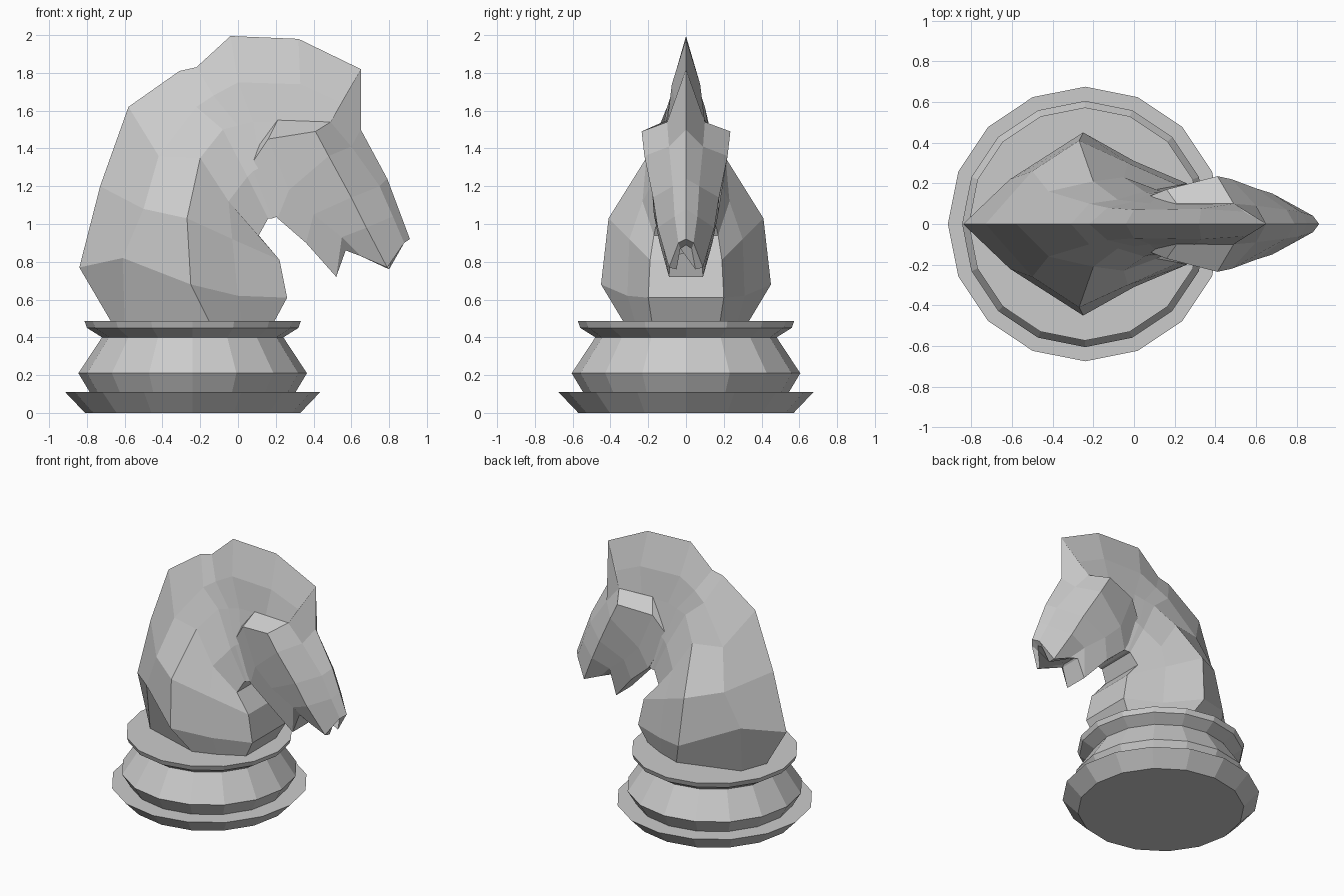
import bpy, bmesh
from math import sin, cos, pi


def loft(name, rings):
    """Skin closed rings of equal length and cap both ends, flat shaded."""
    bm = bmesh.new()
    loops = [[bm.verts.new(p) for p in ring] for ring in rings]
    n = len(loops[0])
    for a, b in zip(loops, loops[1:]):
        for i in range(n):
            j = (i + 1) % n
            bm.faces.new((a[i], a[j], b[j], b[i]))
    bm.faces.new(loops[0][::-1])
    bm.faces.new(loops[-1])
    bmesh.ops.remove_doubles(bm, verts=bm.verts, dist=0.0005)
    bmesh.ops.recalc_face_normals(bm, faces=bm.faces)
    mesh = bpy.data.meshes.new(name)
    bm.to_mesh(mesh)
    bm.free()
    obj = bpy.data.objects.new(name, mesh)
    bpy.context.collection.objects.link(obj)
    return obj


def mirrored(half):
    """Complete a half section whose first point lies on y = 0."""
    return half + [(x, -y, z) for x, y, z in reversed(half[1:])]


# Turned base: 16-sided steps, (radius, height)
profile = [(0.57, 0), (0.675, 0.11), (0.545, 0.11), (0.605, 0.21),
           (0.48, 0.40), (0.56, 0.45), (0.573, 0.487)]
loft("turned_base", [[(-0.24 + r * cos(i * pi / 8), r * sin(i * pi / 8), z)
                      for i in range(16)] for r, z in profile])

# Neck and mane: sections fan from the chest up and over to the forelock,
# each running mane ridge, mane side, widest point, throat side, throat
neck = [
    [(-.67, 0, .48), (-.60, .19, .48), (-.15, .33, .48), (.02, .27, .48), (.19, .18, .48)],
    [(-.84, 0, .77), (-.61, .22, .82), (-.25, .45, .68), (.00, .31, .62), (.26, .20, .61)],
    [(-.73, 0, 1.2), (-.50, .26, 1.08), (-.27, .41, 1.03), (-.03, .30, .92), (.22, .19, .81)],
    [(-.58, 0, 1.62), (-.42, .16, 1.36), (-.20, .21, 1.35), (-.05, .23, 1.12), (.11, .17, .94)],
    [(-.31, 0, 1.81), (-.22, .10, 1.62), (-.08, .12, 1.5), (.05, .16, 1.25), (.16, .15, 1.03)],
    [(-.22, 0, 1.83), (-.13, .08, 1.68), (.00, .11, 1.52), (.08, .15, 1.28), (.18, .15, 1.03)],
    [(-.04, 0, 1.995), (.00, .07, 1.75), (.08, .10, 1.54), (.12, .14, 1.3), (.21, .14, 1.04)],
    [(.32, 0, 1.98), (.33, .075, 1.74), (.30, .10, 1.54), (.25, .12, 1.4), (.26, .12, 1.1)],
    [(.65, 0, 1.82), (.55, .06, 1.64), (.49, .10, 1.54), (.45, .05, 1.4), (.40, .05, 1.2)],
]
loft("neck_and_mane", [mirrored(s) for s in neck])

# Head: sections from the brow ledge down to the muzzle,
# each running nose ridge, nose side, cheekbone, cheek, jaw
head = [
    [(.50, 0, 1.72), (.48, .09, 1.54), (.49, .10, 1.54), (.21, .10, 1.55), (.08, .08, 1.4)],
    [(.65, 0, 1.82), (.49, .10, 1.54), (.41, .235, 1.49), (.16, .17, 1.45), (.06, .13, 1.3)],
    [(.65, 0, 1.5), (.60, .09, 1.41), (.48, .22, 1.36), (.27, .18, 1.18), (.21, .15, 1.03)],
    [(.79, 0, 1.24), (.75, .07, 1.2), (.60, .175, 1.14), (.40, .17, 1.05), (.36, .14, .90)],
    [(.85, 0, 1.08), (.82, .06, 1.04), (.68, .15, .98), (.55, .13, .93), (.52, .09, .72)],
    [(.91, 0, .92), (.88, .04, .9), (.79, .09, .77), (.65, .09, .83), (.57, .08, .86)],
    [(.86, 0, .89), (.83, .03, .87), (.80, .05, .76), (.67, .06, .83), (.58, .06, .87)],
]
loft("head", [mirrored(s) for s in head])
